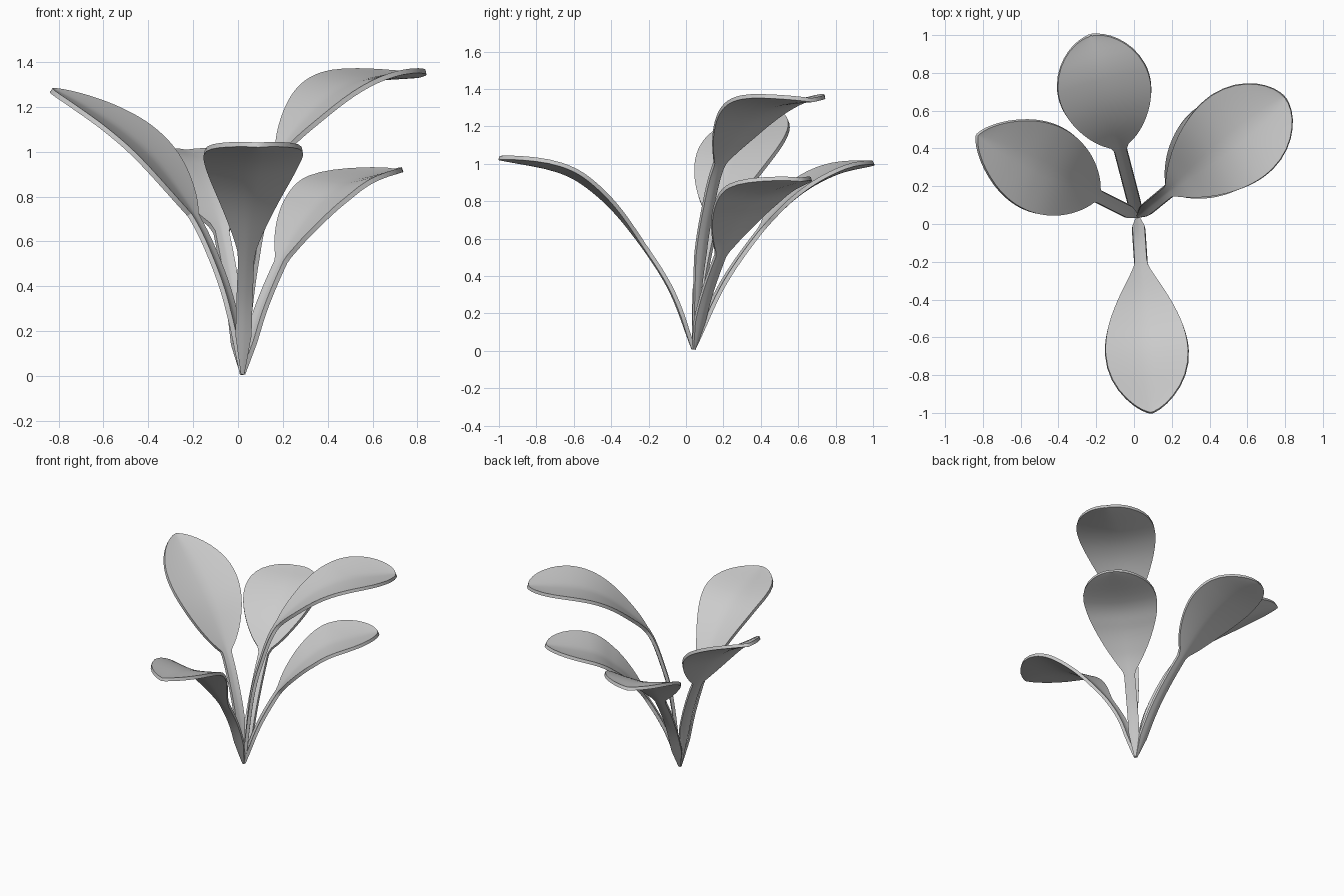
import bpy
import bmesh
from math import sin, pi, hypot
from mathutils import Vector

cube = bpy.data.objects.get("Cube")
if cube:
    bpy.data.objects.remove(cube, do_unlink=True)

ROOT = Vector((0.02, 0.04, 0))
UP = Vector((0, 0, 1))
STEM_HALF_WIDTH = 0.034
THICKNESS = 0.022
CUP = 0.14
STEPS = 8        # rows per path segment
COLUMNS = 12     # quads across a leaf

grey = bpy.data.materials.new("leaf_grey")
grey.use_nodes = True
colour = (0.6, 0.6, 0.6, 1)
grey.diffuse_color = colour
grey.node_tree.nodes["Principled BSDF"].inputs["Base Color"].default_value = colour


def smooth_path(keys):
    """Catmull-Rom curve through (reach, height) keys, denser at the tip."""
    pts = [Vector(k) for k in keys]
    pts = [pts[0] * 2 - pts[1]] + pts + [pts[-1] * 2 - pts[-2]]
    rows = []
    for i in range(len(pts) - 3):
        a, b, c, d = pts[i:i + 4]
        last = i == len(pts) - 4
        for k in range(STEPS + last):
            t = k / STEPS
            if last:
                t = 1 - (1 - t) ** 2
            rows.append(b + (c - a) * t / 2 + (a * 2 - b * 5 + c * 4 - d) * t * t / 2
                        + (b * 3 - a - c * 3 + d) * t ** 3 / 2)
    return rows


def half_width(reach, blade_start, belly, skew, fullness):
    """Narrow stalk with a pointed foot, swelling into a rounded blade."""
    stem = STEM_HALF_WIDTH * min(1, 0.15 + reach * 14)
    u = min(1, max(0, (reach - blade_start) / (1 - blade_start)))
    blade = belly * max(0, sin(pi * u ** skew)) ** fullness
    return max(0.004, hypot(stem * (1 - u) ** 2, blade))


def make_leaf(name, tip, keys, blade_start, belly, skew, fullness):
    run = Vector((tip[0], tip[1], 0)) - ROOT
    side = run.cross(UP).normalized()
    path = smooth_path(keys)
    centres = [ROOT + run * p.x + UP * p.y for p in path]
    bm = bmesh.new()
    grid = []
    for i, (p, centre) in enumerate(zip(path, centres)):
        tangent = centres[min(i + 1, len(centres) - 1)] - centres[max(i - 1, 0)]
        normal = side.cross(tangent).normalized()
        w = half_width(p.x, blade_start, belly, skew, fullness)
        row = []
        for j in range(COLUMNS + 1):
            v = 2 * j / COLUMNS - 1
            lift = CUP * w * abs(v) ** 1.4
            row.append(bm.verts.new(centre + side * (v * w) + normal * lift))
        grid.append(row)
    for low, high in zip(grid, grid[1:]):
        for j in range(COLUMNS):
            bm.faces.new((low[j], low[j + 1], high[j + 1], high[j]))
    mesh = bpy.data.meshes.new(name)
    bm.to_mesh(mesh)
    bm.free()
    mesh.materials.append(grey)
    leaf = bpy.data.objects.new(name, mesh)
    bpy.context.collection.objects.link(leaf)
    shell = leaf.modifiers.new("thickness", 'SOLIDIFY')
    shell.thickness = THICKNESS
    shell.offset = 0
    bpy.ops.object.select_all(action='DESELECT')
    leaf.select_set(True)
    bpy.context.view_layer.objects.active = leaf
    bpy.ops.object.modifier_apply(modifier=shell.name)
    bpy.ops.object.shade_smooth_by_angle()


# Each leaf: tip in plan, (reach, height) keys, blade start, belly, skew, fullness
make_leaf("front_leaf", (0.09, -1.0),
          [(0, 0.01), (0.13, 0.35), (0.34, 0.67), (0.52, 0.86), (0.7, 0.965), (1, 1.03)],
          0.23, 0.22, 1.4, 0.65)
make_leaf("right_leaf", (-0.83, 0.47),
          [(0, 0.01), (0.07, 0.32), (0.17, 0.56), (0.28, 0.74), (0.45, 0.94), (0.61, 1.07),
           (0.8, 1.18), (1, 1.275)],
          0.26, 0.238, 0.95, 0.65)
make_leaf("back_leaf", (-0.23, 1.0),
          [(0, 0.01), (0.17, 0.36), (0.4, 0.67), (0.58, 0.84), (0.79, 0.95), (1, 1.0)],
          0.39, 0.247, 1.15, 0.52)
make_leaf("upper_left_leaf", (0.8, 0.67),
          [(0, 0.01), (0.055, 0.48), (0.12, 0.75), (0.21, 0.98), (0.36, 1.14), (0.53, 1.26),
           (0.72, 1.32), (1, 1.34)],
          0.22, 0.255, 1.3, 0.52)
make_leaf("lower_left_leaf", (0.7, 0.61),
          [(0, 0.01), (0.12, 0.29), (0.27, 0.53), (0.37, 0.65), (0.5, 0.76), (0.67, 0.85), (1, 0.915)],
          0.26, 0.24, 1.15, 0.55)
